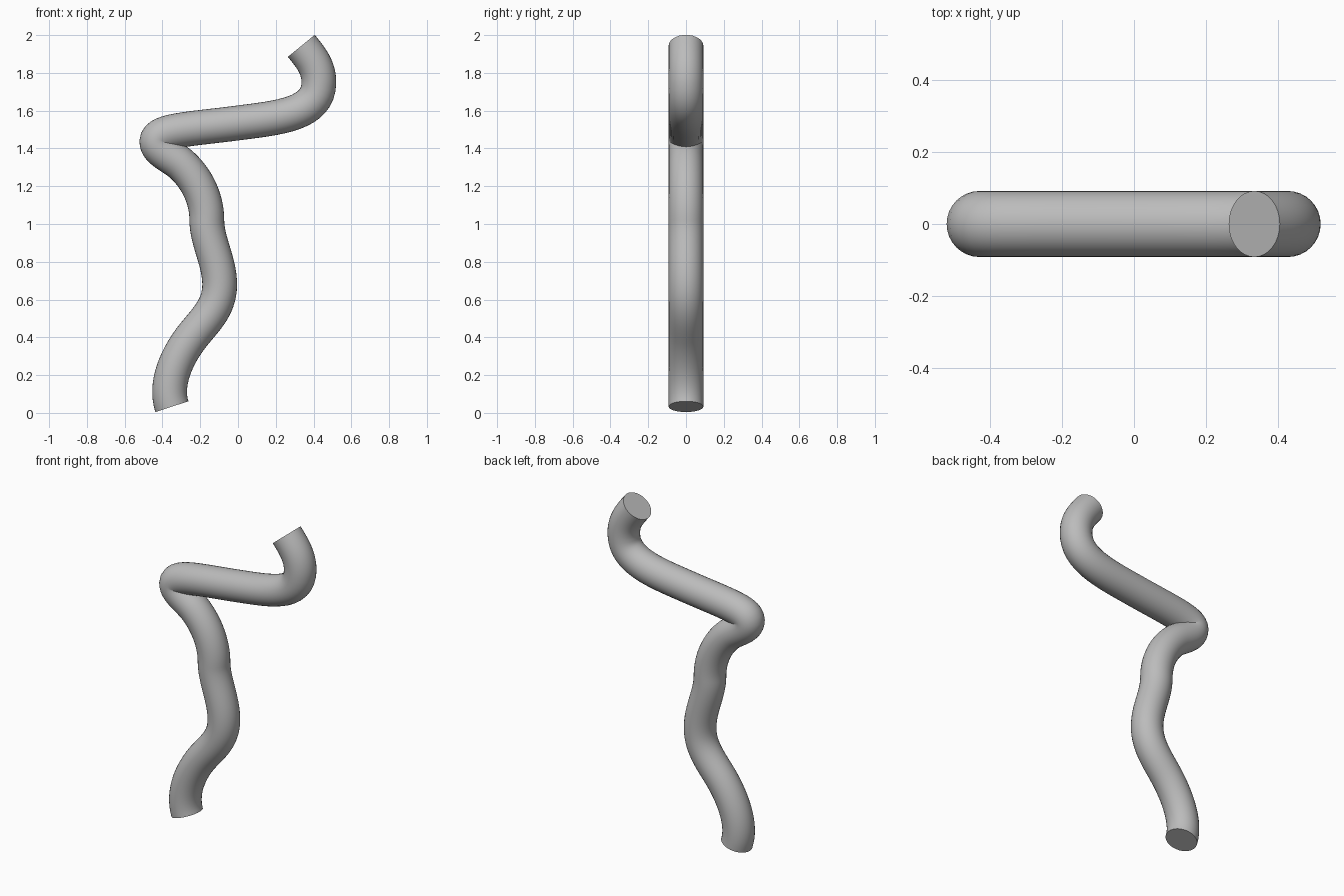
import bpy
from mathutils import Vector

cube = bpy.data.objects.get("Cube")
if cube:
    bpy.data.objects.remove(cube, do_unlink=True)

RADIUS = 0.092

grey = bpy.data.materials.new("plain grey")
grey.use_nodes = True
colour = (0.5, 0.5, 0.5, 1)
grey.diffuse_color = colour
grey.node_tree.nodes["Principled BSDF"].inputs["Base Color"].default_value = colour

# Centre line: x, z, tangent x, tangent z, handle length before, handle length after
path = [
    (-0.35, 0.033, -0.31, 0.95, 0.1, 0.13),
    (-0.25, 0.395, 0.6, 0.8, 0.12, 0.11),
    (-0.097, 0.68, 0, 1, 0.13, 0.12),
    (-0.165, 1.02, 0, 1, 0.11, 0.13),
    (-0.30, 1.315, -0.75, 0.66, 0.09, 0.06),
    (-0.43, 1.437, 0, 1, 0.05, 0.06),
    (0, 1.535, 0.99, 0.13, 0.25, 0.22),
    (0.428, 1.75, 0, 1, 0.17, 0.08),
    (0.335, 1.943, -0.63, 0.77, 0.08, 0.08),
]

# Bent tube with flat closed ends
curve = bpy.data.curves.new("bent_tube", "CURVE")
curve.dimensions = "3D"
curve.resolution_u = 16
curve.bevel_depth = RADIUS
curve.bevel_resolution = 14
curve.use_fill_caps = True
spline = curve.splines.new("BEZIER")
spline.bezier_points.add(len(path) - 1)
for point, (x, z, tx, tz, before, after) in zip(spline.bezier_points, path):
    centre = Vector((x, 0, z))
    tangent = Vector((tx, 0, tz)).normalized()
    point.handle_left_type = point.handle_right_type = "FREE"
    point.co = centre
    point.handle_left = centre - tangent * before
    point.handle_right = centre + tangent * after
curve.materials.append(grey)

tube = bpy.data.objects.new("bent_tube", curve)
bpy.context.collection.objects.link(tube)
bpy.ops.object.select_all(action="DESELECT")
tube.select_set(True)
bpy.context.view_layer.objects.active = tube
bpy.ops.object.convert(target="MESH")
bpy.ops.object.shade_smooth_by_angle(angle=0.7)
